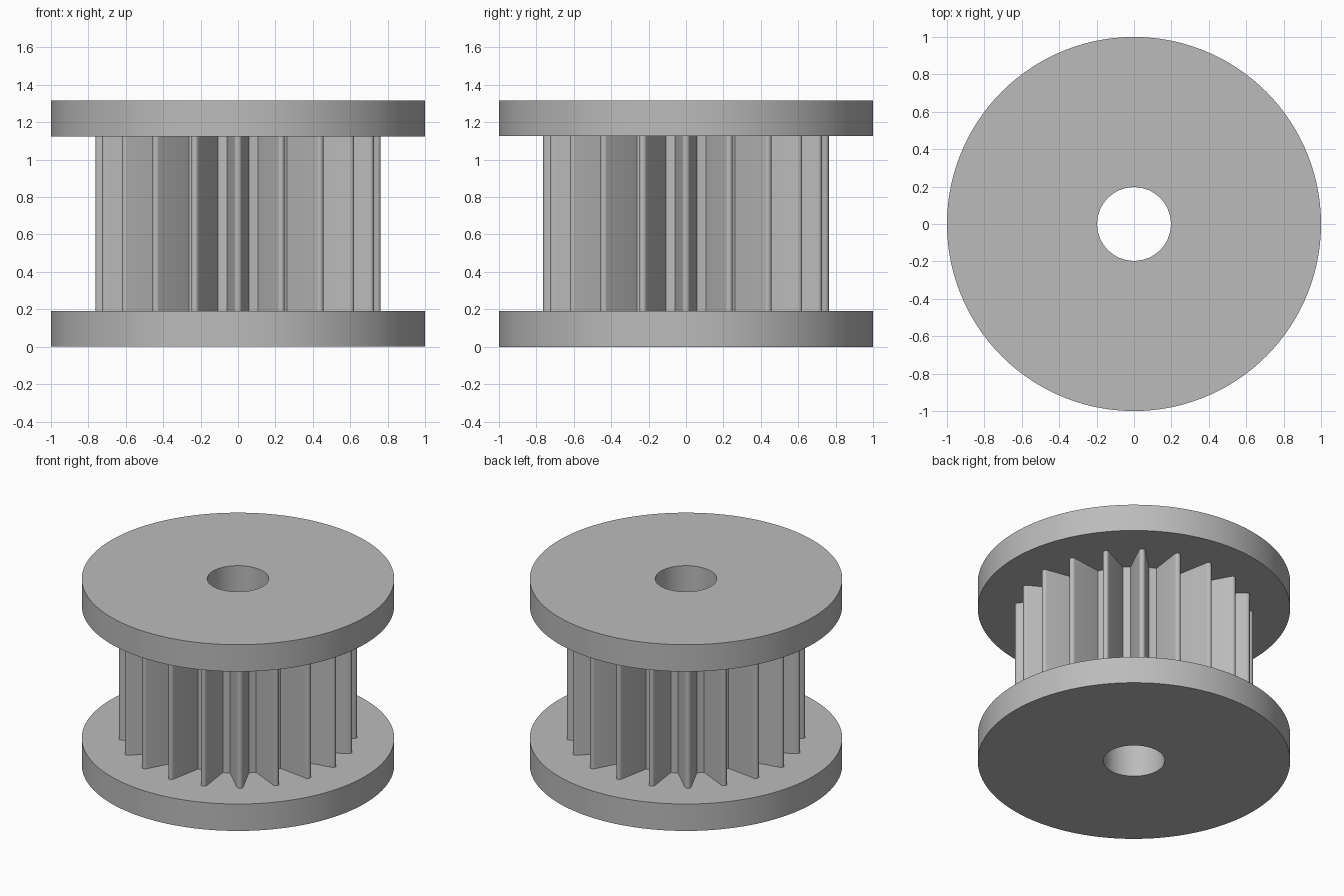
import bpy
import bmesh
from math import sin, cos, pi, radians, atan2, hypot

if "Cube" in bpy.data.objects:
    bpy.data.objects.remove(bpy.data.objects["Cube"])

SEGMENTS = 120
TEETH = 20
BORE = 0.197
FLANGE = 0.19
HEIGHT = 1.315

grey = bpy.data.materials.new("plain grey")
grey.use_nodes = True
colour = (0.5, 0.5, 0.5, 1)
grey.diffuse_color = colour
grey.node_tree.nodes["Principled BSDF"].inputs["Base Color"].default_value = colour


def circle(radius):
    return [(radius * cos(2 * pi * i / SEGMENTS), radius * sin(2 * pi * i / SEGMENTS))
            for i in range(SEGMENTS)]


def bored_solid(name, outline, bottom, top):
    """Extrude an outline upward with a round bore through its middle."""
    bm = bmesh.new()
    edges = []
    for loop in (outline, circle(BORE)):
        verts = [bm.verts.new((x, y, bottom)) for x, y in loop]
        edges += [bm.edges.new((v, verts[i - 1])) for i, v in enumerate(verts)]
    bmesh.ops.triangle_fill(bm, edges=edges, use_beauty=True)
    extruded = bmesh.ops.extrude_face_region(bm, geom=bm.faces[:], use_keep_orig=True)
    moved = [g for g in extruded["geom"] if isinstance(g, bmesh.types.BMVert)]
    bmesh.ops.translate(bm, verts=moved, vec=(0, 0, top - bottom))
    bmesh.ops.recalc_face_normals(bm, faces=bm.faces[:])
    mesh = bpy.data.meshes.new(name)
    bm.to_mesh(mesh)
    bm.free()
    mesh.materials.append(grey)
    obj = bpy.data.objects.new(name, mesh)
    bpy.context.collection.objects.link(obj)
    bpy.ops.object.select_all(action="DESELECT")
    obj.select_set(True)
    bpy.context.view_layer.objects.active = obj
    bpy.ops.object.shade_smooth_by_angle(angle=radians(30))


# One tooth: straight flanks from a flat valley to a rounded tip
tip_radius, tip_centre = 0.02, 0.743
tooth = [(0.53, -0.06)]
for step in range(9):
    a = radians(-80 + 20 * step)
    tooth.append((tip_centre + tip_radius * cos(a), tip_radius * sin(a)))
tooth.append((0.53, 0.06))

# Repeat the tooth around the axis, with one pointing to the front
gear = []
for n in range(TEETH):
    turn = 2 * pi * n / TEETH - pi / 2
    for x, y in tooth:
        r, a = hypot(x, y), atan2(y, x) + turn
        gear.append((r * cos(a), r * sin(a)))

bored_solid("lower_flange", circle(1), 0, FLANGE)
bored_solid("toothed_core", gear, FLANGE, HEIGHT - FLANGE)
bored_solid("upper_flange", circle(1), HEIGHT - FLANGE, HEIGHT)
